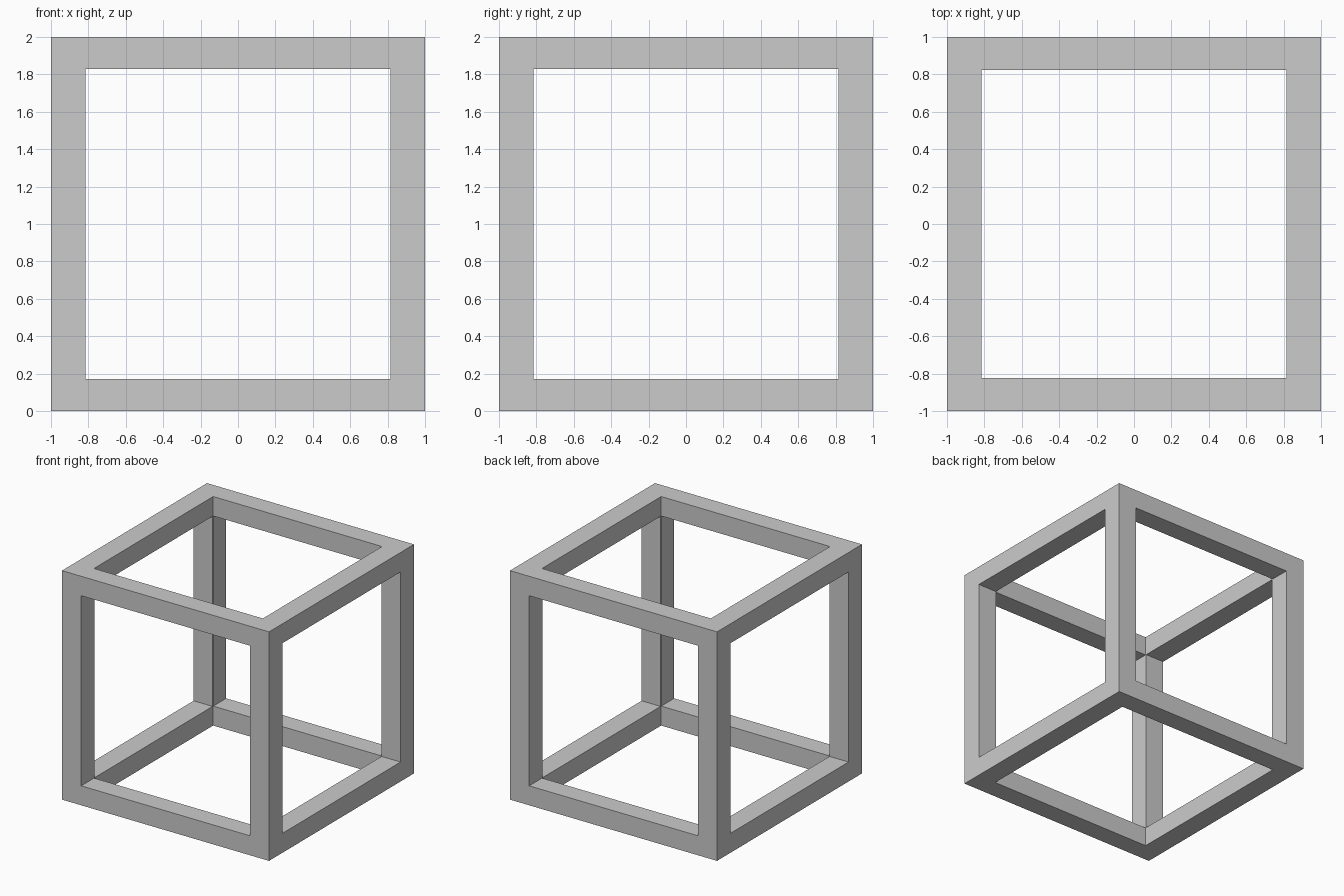
import bpy

if "Cube" in bpy.data.objects:
    bpy.data.objects.remove(bpy.data.objects["Cube"])


def box(name, size):
    """Box centred on the middle of the frame."""
    bpy.ops.mesh.primitive_cube_add(size=1, location=(0, 0, 1))
    ob = bpy.context.object
    ob.name = name
    ob.scale = size
    bpy.ops.object.transform_apply(location=False, rotation=False, scale=True)
    return ob


# Solid outer cube
frame = box("cube_frame", (2, 2, 2))

# One square opening through each axis
openings = {
    "opening_front_back": (1.63, 3, 1.66),
    "opening_left_right": (3, 1.63, 1.66),
    "opening_top_bottom": (1.632, 1.645, 3),
}
for name, size in openings.items():
    cutter = box(name, size)
    cutter.hide_render = True
    cutter.display_type = 'WIRE'
    mod = frame.modifiers.new(name, 'BOOLEAN')
    mod.operation = 'DIFFERENCE'
    mod.solver = 'EXACT'
    mod.object = cutter
